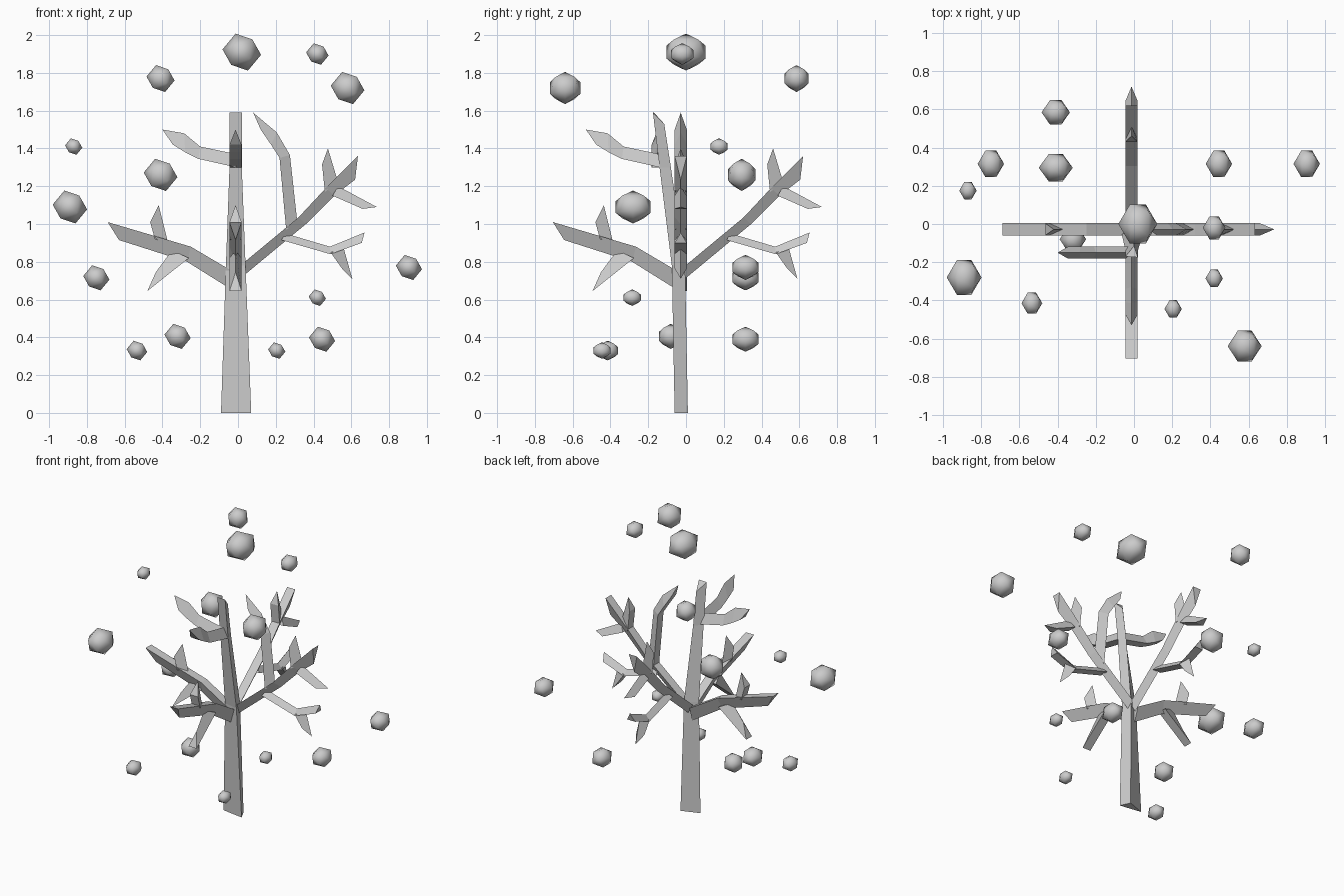
import bpy
import bmesh
from math import radians
from mathutils import Vector

cube = bpy.data.objects.get("Cube")
if cube:
    bpy.data.objects.remove(cube, do_unlink=True)

HALF_THICK = 0.032
TRUNK_X, TRUNK_Y = -0.013, -0.028


def make_material(name, value):
    mat = bpy.data.materials.new(name)
    mat.use_nodes = True
    colour = (value, value, value, 1)
    mat.diffuse_color = colour
    mat.node_tree.nodes["Principled BSDF"].inputs["Base Color"].default_value = colour
    return mat


grey = make_material("plain grey", 0.6)


def loft_triangles(name, sections):
    """Skin a run of three-cornered sections and cap both ends."""
    bm = bmesh.new()
    rings = [[bm.verts.new(p) for p in section] for section in sections]
    for low, high in zip(rings, rings[1:]):
        for i in range(3):
            j = (i + 1) % 3
            bm.faces.new((low[i], low[j], high[j], high[i]))
    bm.faces.new(rings[0])
    bm.faces.new(rings[-1])
    bmesh.ops.recalc_face_normals(bm, faces=bm.faces)
    mesh = bpy.data.meshes.new(name)
    bm.to_mesh(mesh)
    bm.free()
    mesh.materials.append(grey)
    obj = bpy.data.objects.new(name, mesh)
    bpy.context.collection.objects.link(obj)
    return obj


def along_x(y):
    """Place a flat limb outline in the side-to-side plane."""
    return lambda u, z, t: Vector((u, y + t, z))


def along_y(shift):
    """Place a flat limb outline in the front-to-back plane."""
    return lambda u, z, t: Vector((TRUNK_X - t, u + shift, z))


def limb(name, wide, ridge, place):
    """Branch with a flat side along one outline and a ridge along the other."""
    sections = []
    for (wu, wz), (ru, rz) in zip(wide, ridge):
        sections.append((place(wu, wz, -HALF_THICK),
                         place(wu, wz, HALF_THICK),
                         place(ru, rz, 0)))
    return loft_triangles(name, sections)


# Trunk, leaning forward above the fork
loft_triangles("trunk", [
    ((-.09, -.035, 0), (.07, -.06, 0), (.037, .01, 0)),
    ((-.064, -.055, .78), (.04, -.075, .78), (.02, -.005, .78)),
    ((-.045, -.135, 1.3), (.02, -.14, 1.3), (0, -.08, 1.3)),
    ((-.045, -.17, 1.59), (.02, -.175, 1.59), (0, -.115, 1.53)),
])

# Limbs that appear in both planes: flat-side outline, ridge outline
paired_limbs = {
    "low_branch": ([(-.03, .75), (-.25, .88), (-.69, 1.01)],
                   [(-.03, .65), (-.27, .8), (-.63, .915)]),
    "low_branch_up_twig": ([(-.44, .92), (-.465, 1.01)],
                           [(-.37, .9), (-.42, 1.1)]),
    "low_branch_down_twig": ([(-.26, .82), (-.48, .645)],
                             [(-.35, .86), (-.435, .745)]),
    "tall_branch": ([(.0, .77), (.32, 1.035), (.465, 1.19), (.635, 1.36)],
                    [(.01, .71), (.36, 1.0), (.51, 1.15), (.62, 1.235)]),
    "tall_branch_up_twig": ([(.46, 1.17), (.445, 1.315)],
                            [(.53, 1.22), (.476, 1.4)]),
    "tall_branch_side_twig": ([(.5, 1.15), (.66, 1.08)],
                              [(.53, 1.2), (.735, 1.09)]),
    "drooping_branch": ([(.23, .915), (.49, .84), (.655, .9)],
                        [(.25, .95), (.487, .88), (.67, .955)]),
    "drooping_branch_twig": ([(.49, .85), (.55, .765)],
                             [(.56, .87), (.605, .71)]),
}
for name, (wide, ridge) in paired_limbs.items():
    limb("side_" + name, wide, ridge, along_x(TRUNK_Y))
    limb("depth_" + name, wide, ridge, along_y(TRUNK_Y - TRUNK_X))

# Bent branches near the trunk top
top_wide = [(-.01, 1.3), (-.21, 1.345), (-.28, 1.38), (-.345, 1.42)]
top_ridge = [(-.01, 1.37), (-.2, 1.41), (-.285, 1.48), (-.4, 1.5)]
limb("side_top_branch", top_wide, top_ridge, along_x(-.15))
limb("front_top_branch", top_wide, top_ridge, along_y(-.13))

# Upright branch growing from the left tall branch
limb("upright_branch",
     [(.255, .97), (.22, 1.35), (.175, 1.42), (.12, 1.5)],
     [(.315, 1.0), (.275, 1.365), (.205, 1.485), (.08, 1.59)],
     along_x(TRUNK_Y))

# Floating balls: x, y, z, radius, depth ratio
balls = [
    (.02, 0, 1.91, .103, 1), (.42, -.02, 1.9, .06, 1),
    (.58, -.64, 1.72, .09, .9), (-.41, .585, 1.77, .075, .85),
    (-.87, .175, 1.41, .046, 1), (-.41, .295, 1.26, .09, .8),
    (-.89, -.28, 1.09, .092, 1), (-.75, .315, .715, .07, 1),
    (.905, .315, .77, .07, 1), (.42, -.285, .61, .046, 1),
    (-.32, -.08, .405, .07, .9), (-.535, -.415, .33, .055, 1),
    (.205, -.445, .33, .046, 1), (.445, .315, .39, .07, 1),
]
for number, (x, y, z, radius, depth) in enumerate(balls, 1):
    bpy.ops.mesh.primitive_ico_sphere_add(
        subdivisions=1, radius=radius, location=(x, y, z),
        rotation=(0, radians(98), 0))
    ball = bpy.context.object
    ball.name = f"floating_ball_{number}"
    ball.scale.y = depth / 0.851
    ball.data.materials.append(grey)
    bpy.ops.object.shade_smooth()
